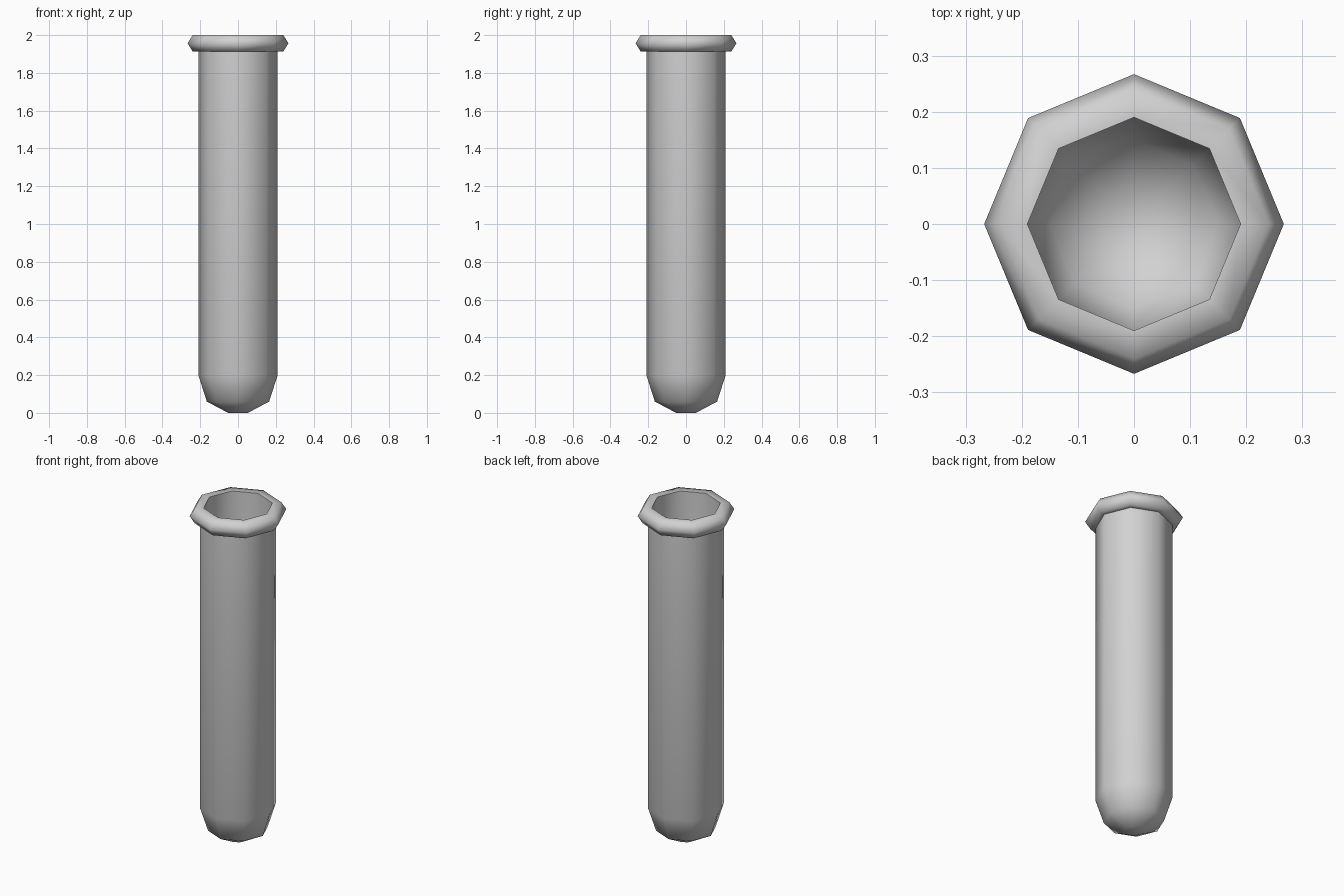
import bpy
import bmesh
from math import cos, sin, pi, radians

SIDES = 8

cube = bpy.data.objects.get("Cube")
if cube:
    bpy.data.objects.remove(cube, do_unlink=True)

grey = bpy.data.materials.new("light_grey")
grey.use_nodes = True
colour = (0.64, 0.64, 0.64, 1)
grey.diffuse_color = colour
grey.node_tree.nodes["Principled BSDF"].inputs["Base Color"].default_value = colour


def lathe(name, profile):
    """Spin a (radius, height) profile into an eight-sided shell, capping both ends."""
    bm = bmesh.new()
    rings = []
    for r, z in profile:
        rings.append([bm.verts.new((r * cos(2 * pi * i / SIDES),
                                    r * sin(2 * pi * i / SIDES), z))
                      for i in range(SIDES)])
    for low, high in zip(rings, rings[1:]):
        for i in range(SIDES):
            j = (i + 1) % SIDES
            bm.faces.new((low[i], low[j], high[j], high[i]))
    bm.faces.new(rings[0][::-1])
    bm.faces.new(rings[-1])
    bmesh.ops.recalc_face_normals(bm, faces=bm.faces)
    mesh = bpy.data.meshes.new(name)
    bm.to_mesh(mesh)
    bm.free()
    obj = bpy.data.objects.new(name, mesh)
    bpy.context.collection.objects.link(obj)
    mesh.materials.append(grey)
    bpy.ops.object.select_all(action="DESELECT")
    obj.select_set(True)
    bpy.context.view_layer.objects.active = obj
    bpy.ops.object.shade_smooth_by_angle(angle=radians(65))
    return obj


# Rounded foot and straight outer wall
outer = [(0.052, 0), (0.165, 0.06), (0.21, 0.2), (0.21, 1.913)]
# Flared lip around the mouth
lip = [(0.24, 1.913), (0.267, 1.957), (0.24, 2.0)]
# Hollow inside, following the outer wall down to the floor
inner = [(0.19, 2.0), (0.19, 0.205), (0.15, 0.075), (0.048, 0.02)]

lathe("test_tube", outer + lip + inner)
